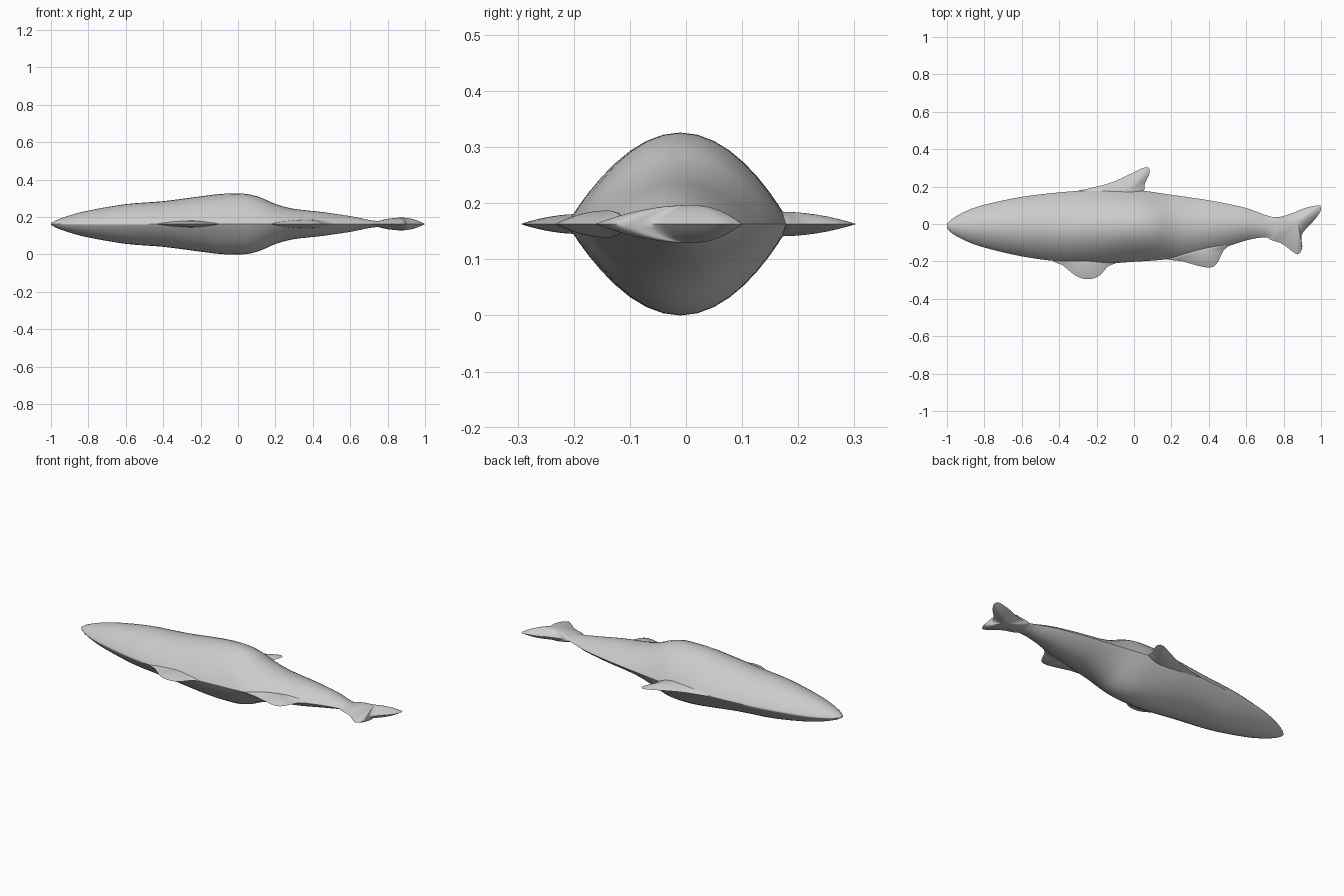
import bpy, bmesh, math

if "Cube" in bpy.data.objects:
    bpy.data.objects.remove(bpy.data.objects["Cube"])

ZC = 0.163  # height of the flat symmetry plane


def spline(pts, steps, closed=False):
    """Catmull-Rom resampling of a list of tuples."""
    n, out = len(pts), []
    for i in range(n if closed else n - 1):
        if closed:
            a, b, c, d = (pts[(i + k) % n] for k in (-1, 0, 1, 2))
        else:
            a, b, c, d = (pts[min(max(i + k, 0), n - 1)] for k in (-1, 0, 1, 2))
        for s in range(steps):
            t = s / steps
            out.append(tuple(0.5 * (2 * q + (r - p) * t + (2 * p - 5 * q + 4 * r - u) * t * t
                                    + (3 * q - p - 3 * r + u) * t ** 3)
                             for p, q, r, u in zip(a, b, c, d)))
    if not closed:
        out.append(pts[-1])
    return out


def finish(name, bm):
    bmesh.ops.remove_doubles(bm, verts=bm.verts, dist=1e-5)
    bmesh.ops.recalc_face_normals(bm, faces=bm.faces)
    me = bpy.data.meshes.new(name)
    bm.to_mesh(me)
    bm.free()
    ob = bpy.data.objects.new(name, me)
    bpy.context.collection.objects.link(ob)
    bpy.ops.object.select_all(action='DESELECT')
    ob.select_set(True)
    bpy.context.view_layer.objects.active = ob
    bpy.ops.object.shade_smooth_by_angle(angle=math.radians(50))


def bridge(bm, rings):
    for a, b in zip(rings, rings[1:]):
        n = len(a)
        for i in range(n):
            j = (i + 1) % n
            bm.faces.new((a[i], a[j], b[j], b[i]))


def inflated_fin(name, outline, centre, h, steps=4, rings=8):
    """Lens-shaped fin: outline on the symmetry plane, swollen toward a centre."""
    loop = spline(outline, steps, True)
    cx, cy = centre
    bm = bmesh.new()
    edge = [bm.verts.new((x, y, ZC)) for x, y in loop]
    for side in (1, -1):
        layers = [edge]
        for k in range(1, rings):
            s = 1 - k / rings
            z = ZC + side * h * (1 - s * s)
            layers.append([bm.verts.new((cx + (x - cx) * s, cy + (y - cy) * s, z)) for x, y in loop])
        bridge(bm, layers)
        tip = bm.verts.new((cx, cy, ZC + side * h))
        last = layers[-1]
        for i in range(len(last)):
            bm.faces.new((last[i], last[(i + 1) % len(last)], tip))
    finish(name, bm)


# Body stations: x, upper y, lower y, half thickness
stations = [
    (-1.0, 0.0, -0.022, 0.004), (-0.97, 0.029, -0.052, 0.021), (-0.9, 0.068, -0.09, 0.046),
    (-0.8, 0.103, -0.126, 0.072), (-0.6, 0.145, -0.173, 0.106), (-0.4, 0.169, -0.2, 0.122),
    (-0.2, 0.184, -0.211, 0.148), (-0.1, 0.185, -0.209, 0.160), (-0.02, 0.183, -0.203, 0.163),
    (0.05, 0.178, -0.199, 0.160), (0.12, 0.168, -0.194, 0.142), (0.2, 0.156, -0.185, 0.107),
    (0.3, 0.142, -0.17, 0.081), (0.45, 0.118, -0.135, 0.064), (0.6, 0.085, -0.088, 0.042),
    (0.7, 0.049, -0.071, 0.022), (0.76, 0.034, -0.086, 0.015), (0.82, 0.03, -0.09, 0.014),
]
N = 40
bm = bmesh.new()
body_rings = []
for x, top, low, h in spline(stations, 4):
    c, w = (top + low) / 2, (top - low) / 2
    p = 1.5 + 0.4 * min(1, max(0, (x + 1) / 0.8))  # rounder head, keeled middle
    ring = []
    for i in range(N):
        a = 2 * math.pi * i / N
        s = math.sin(a)
        ring.append(bm.verts.new((x, c + w * math.cos(a),
                                  ZC + math.copysign(h * abs(s) ** p, s))))
    body_rings.append(ring)
bridge(bm, body_rings)
bm.faces.new(body_rings[0])
bm.faces.new(body_rings[-1])
finish("body", bm)

# Back fin
inflated_fin("back_fin", [(-0.3, 0.17), (-0.24, 0.19), (-0.12, 0.222), (0.0, 0.277), (0.05, 0.3),
                          (0.078, 0.3), (0.083, 0.272), (0.058, 0.215), (0.042, 0.17), (-0.1, 0.13)],
             (-0.04, 0.165), 0.022)
# Belly fin
inflated_fin("belly_fin", [(-0.43, -0.19), (-0.38, -0.222), (-0.31, -0.277), (-0.25, -0.295),
                           (-0.19, -0.28), (-0.14, -0.228), (-0.09, -0.195), (-0.25, -0.14)],
             (-0.25, -0.185), 0.018)
# Rear fin
inflated_fin("rear_fin", [(0.17, -0.18), (0.26, -0.2), (0.35, -0.225), (0.41, -0.232),
                          (0.445, -0.208), (0.48, -0.14), (0.52, -0.098), (0.36, -0.11)],
             (0.38, -0.14), 0.024)
# Tail fin
inflated_fin("tail_fin", [(0.71, 0.03), (0.78, 0.038), (0.85, 0.059), (0.91, 0.084), (0.985, 0.1),
                          (0.998, 0.09), (0.996, 0.066), (0.965, 0.022), (0.92, -0.025),
                          (0.895, -0.065), (0.9, -0.12), (0.89, -0.15), (0.872, -0.162),
                          (0.845, -0.145), (0.79, -0.105), (0.71, -0.068)],
             (0.875, 0.012), 0.034)
